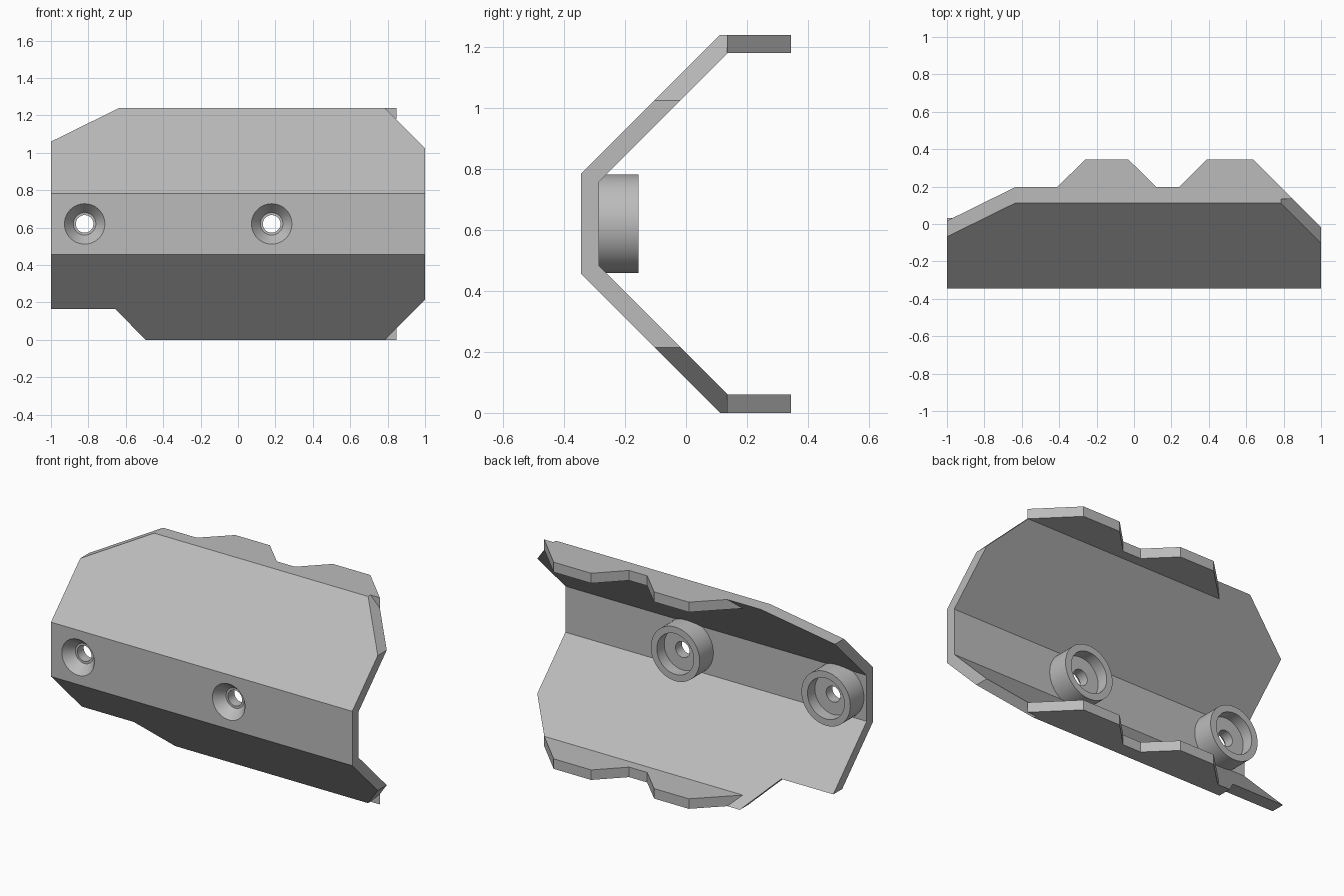
import bpy, bmesh, math
from mathutils import Vector

cube = bpy.data.objects.get("Cube")
if cube:
    bpy.data.objects.remove(cube, do_unlink=True)

grey = bpy.data.materials.new("plain grey")
grey.use_nodes = True
colour = (0.5, 0.5, 0.5, 1)
grey.diffuse_color = colour
grey.node_tree.nodes["Principled BSDF"].inputs["Base Color"].default_value = colour

MID = 0.62          # height of the symmetry plane
HOLES = (-0.82, 0.18)


def finish(name, bm):
    bmesh.ops.recalc_face_normals(bm, faces=bm.faces[:])
    mesh = bpy.data.meshes.new(name)
    bm.to_mesh(mesh)
    bm.free()
    mesh.materials.append(grey)
    ob = bpy.data.objects.new(name, mesh)
    bpy.context.collection.objects.link(ob)
    return ob


def prism(name, points, place, offset):
    """Extrude a flat outline; place maps its 2D points into space."""
    bm = bmesh.new()
    face = bm.faces.new([bm.verts.new(place(a, b)) for a, b in points])
    geom = bmesh.ops.extrude_face_region(bm, geom=[face])["geom"]
    verts = [g for g in geom if isinstance(g, bmesh.types.BMVert)]
    bmesh.ops.translate(bm, verts=verts, vec=Vector(offset))
    return finish(name, bm)


def lathe(name, profile, x, steps=64):
    """Revolve (radius, y) points around the front-to-back axis at x."""
    bm = bmesh.new()
    rings = []
    for r, y in profile:
        angles = [math.tau * i / steps for i in range(steps)]
        rings.append([bm.verts.new((x + r * math.cos(a), y, MID + r * math.sin(a)))
                      for a in angles])
    for low, high in zip(rings, rings[1:]):
        for i in range(steps):
            j = (i + 1) % steps
            bm.faces.new((low[i], low[j], high[j], high[i]))
    bm.faces.new(rings[0])
    bm.faces.new(rings[-1])
    return finish(name, bm)


def combine(target, tool, operation):
    mod = target.modifiers.new(operation, 'BOOLEAN')
    mod.object, mod.operation, mod.solver = tool, operation, 'EXACT'
    bpy.context.view_layer.objects.active = target
    bpy.ops.object.modifier_apply(modifier=mod.name)
    bpy.data.objects.remove(tool, do_unlink=True)


# Folded sheet: half section mirrored about the middle height
outer = [(0.112, MID), (-0.345, 0.163)]
inner = [(-0.285, 0.138), (0.197, MID)]
half = outer + inner
section = [half[0], half[1], (half[1][0], -half[1][1]), (half[0][0], -half[0][1]),
           (half[3][0], -half[3][1]), (half[2][0], -half[2][1]), half[2], half[3]]
guard = prism("guard_plate", section, lambda y, z: (-1, y, z + MID), (2, 0, 0))

# Trim the corners to the front outline
outline = [(-1, 0.165), (-0.655, 0.165), (-0.495, 0), (0.785, 0), (1, 0.215),
           (1, 1.025), (0.785, 1.24), (-0.635, 1.24), (-1, 1.06)]
trim = prism("outline_trim", outline, lambda x, z: (x, -1, z), (0, 2, 0))
combine(guard, trim, 'INTERSECT')

# Toothed flanges along the top and bottom edges
teeth = [(-0.475, 0.135), (-0.26, 0.345), (-0.03, 0.345), (0.12, 0.197), (0.24, 0.197),
         (0.388, 0.345), (0.637, 0.345), (0.847, 0.135)]
for name, z in (("top_flange", 1.18), ("bottom_flange", 0)):
    flange = prism(name, teeth, lambda x, y: (x, y, z), (0, 0, 0.06))
    combine(guard, flange, 'UNION')

# Round bosses with countersunk holes and recessed cups
bore = [(0.116, -0.355), (0.06, -0.285), (0.047, -0.285),
        (0.047, -0.225), (0.122, -0.225), (0.122, -0.1)]
for x in HOLES:
    combine(guard, lathe("boss", [(0.162, -0.315), (0.162, -0.155)], x), 'UNION')
    combine(guard, lathe("bore", bore, x), 'DIFFERENCE')

# Smooth the round parts, keep the folds crisp
bpy.ops.object.select_all(action='DESELECT')
guard.select_set(True)
bpy.context.view_layer.objects.active = guard
bpy.ops.object.shade_smooth_by_angle(angle=math.radians(25))
